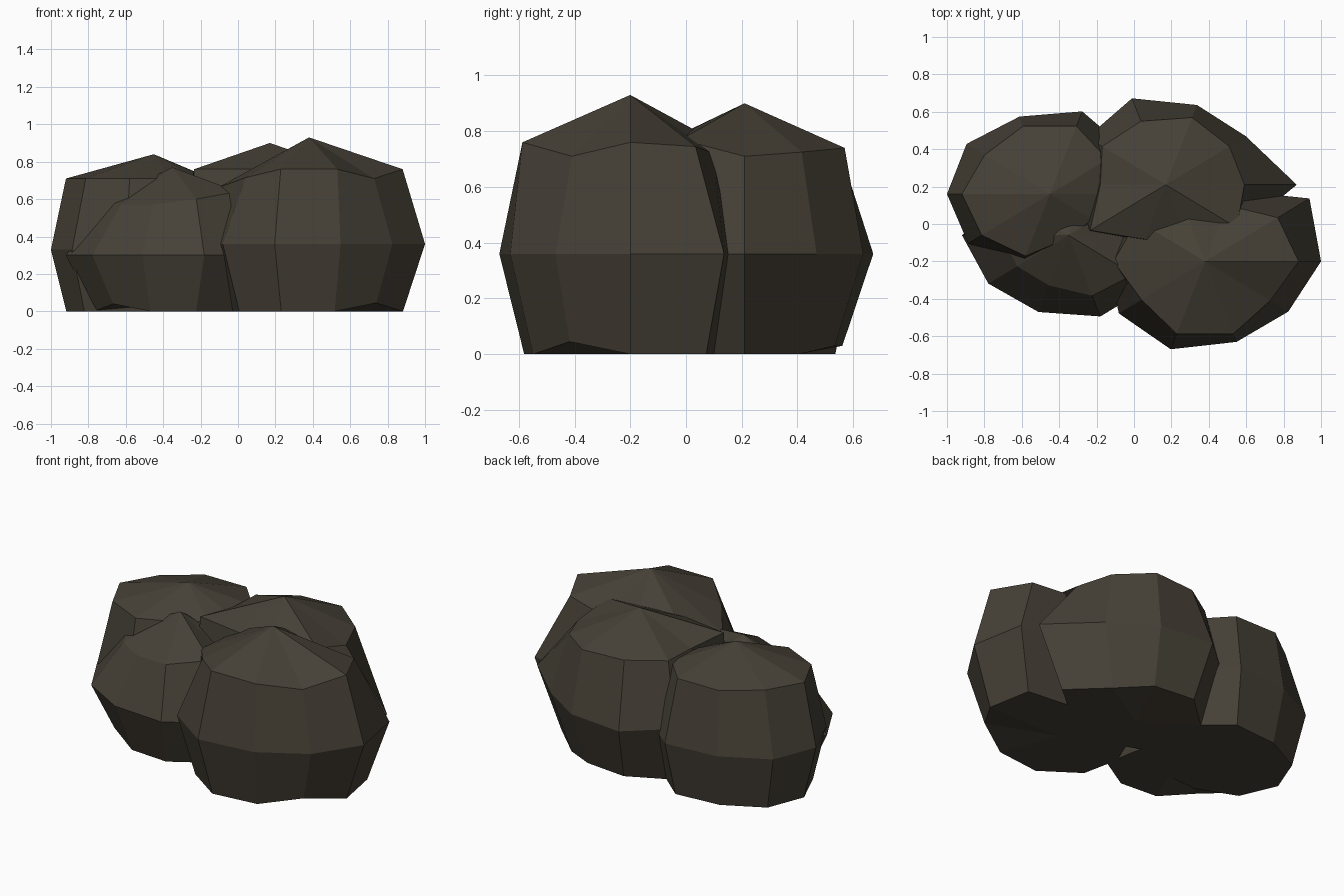
import bpy, bmesh, math

if "Cube" in bpy.data.objects:
    bpy.data.objects.remove(bpy.data.objects["Cube"])

mat = bpy.data.materials.new("dark olive brown")
mat.diffuse_color = (0.062, 0.053, 0.038, 1)
mat.use_nodes = True
mat.node_tree.nodes["Principled BSDF"].inputs["Base Color"].default_value = mat.diffuse_color
SQUASH = 0.83  # depth of each lobe relative to its width


def lobe(name, cx, cy, apex, top_z, mid_z, mid_r, top_r, base, top_off, low_off):
    """Ten-sided faceted sack: fan base, wide middle ring, uneven shoulder ring, pointed top."""
    bm = bmesh.new()
    n = len(mid_r)

    def ring(radii, z, off={}):
        return [bm.verts.new((cx + r * math.cos(i * math.tau / n),
                              cy + r * math.sin(i * math.tau / n) * SQUASH,
                              z + off.get(i, 0)))
                for i, r in enumerate(radii)]

    low = ring([r * base for r in mid_r], 0, low_off)
    mid = ring(mid_r, mid_z)
    top = ring(top_r, top_z, top_off)
    foot = bm.verts.new((cx, cy, 0))
    tip = bm.verts.new((cx, cy, apex))
    for i in range(n):
        j = (i + 1) % n
        bm.faces.new((low[j], low[i], foot))
        bm.faces.new((low[i], low[j], mid[j], mid[i]))
        bm.faces.new((mid[i], mid[j], top[j], top[i]))
        bm.faces.new((top[i], top[j], tip))
    bmesh.ops.recalc_face_normals(bm, faces=bm.faces)
    me = bpy.data.meshes.new(name)
    bm.to_mesh(me)
    bm.free()
    me.materials.append(mat)
    bpy.context.collection.objects.link(bpy.data.objects.new(name, me))


# Four overlapping lobes
lobe("front_right_lobe", 0.38, -0.20, 0.93, 0.76, 0.36,
     [.62, .69, .48, .48, .52, .52, .57, .595, .545, .55],
     [.50, .48, .38, .42, .45, .49, .42, .49, .49, .43], 0.81,
     {1: -.015, 2: -.04, 3: -.01, 4: -.03, 5: -.1, 6: -.045, 9: -.05}, {9: .045})
lobe("back_right_lobe", 0.17, 0.21, 0.90, 0.74, 0.36,
     [.70, .53, .54, .585, .52, .50, .52, .46, .46, .50],
     [.42, .42, .455, .43, .42, .35, .50, .37, .36, .47], 0.76,
     {0: -.03, 1: -.015, 6: .02, 7: .02, 8: .02, 9: .03}, {2: .03, 3: .03})
lobe("left_lobe", -0.45, 0.16, 0.84, 0.71, 0.33,
     [.50, .50, .56, .525, .55, .55, .54, .48, .46, .48],
     [.30, .38, .46, .46, .43, .47, .45, .42, .30, .28], 0.85, {}, {})
lobe("front_left_lobe", -0.35, -0.06, 0.77, 0.59, 0.30,
     [.40, .42, .42, .42, .45, .57, .53, .52, .55, .55],
     [.30, .30, .30, .30, .35, .36, .34, .34, .41, .43], 0.74,
     {6: -.02, 7: -.02, 8: .01, 9: .05}, {6: .04})
